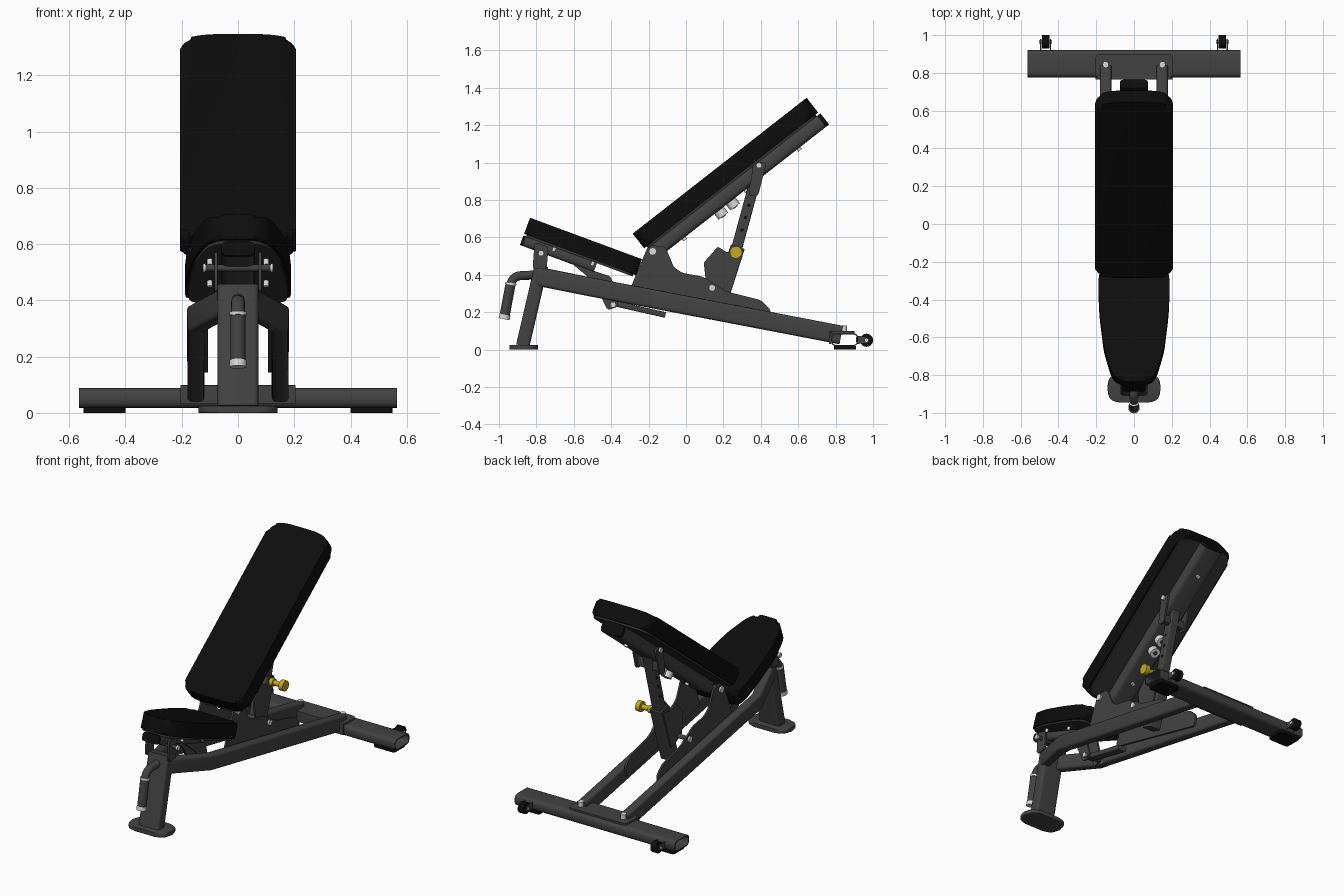
import bpy, bmesh, math
from mathutils import Vector, Matrix

if "Cube" in bpy.data.objects:
    bpy.data.objects.remove(bpy.data.objects["Cube"])


def material(name, rgb):
    m = bpy.data.materials.new(name)
    m.diffuse_color = (*rgb, 1)
    m.use_nodes = True
    m.node_tree.nodes["Principled BSDF"].inputs["Base Color"].default_value = m.diffuse_color
    return m


GREY = material("frame grey", (0.055, 0.055, 0.055))
BOARD = material("backing board grey", (0.032, 0.032, 0.032))
BLACK = material("black upholstery", (0.004, 0.004, 0.004))
STEEL = material("bright steel", (0.7, 0.7, 0.7))
YELLOW = material("yellow knob", (0.55, 0.4, 0.015))


def finish(name, bm, mat, matrix=Matrix()):
    bmesh.ops.recalc_face_normals(bm, faces=bm.faces)
    me = bpy.data.meshes.new(name)
    bm.to_mesh(me)
    bm.free()
    me.materials.append(mat)
    ob = bpy.data.objects.new(name, me)
    ob.matrix_world = matrix
    bpy.context.collection.objects.link(ob)
    return ob


def fillet(pts, r, n=5):
    """Round every corner of a closed 2D outline."""
    out, pts = [], [Vector(p) for p in pts]
    for i, p in enumerate(pts):
        a, b = pts[i - 1] - p, pts[(i + 1) % len(pts)] - p
        ra, rb = min(r, a.length * .45), min(r, b.length * .45)
        a, b = p + a.normalized() * ra, p + b.normalized() * rb
        for k in range(n + 1):
            t = k / n
            out.append(a * (1 - t) ** 2 + p * (2 * t * (1 - t)) + b * t * t)
    return out


def rect(w, h, r=0.012):
    return fillet([(-w / 2, -h / 2), (w / 2, -h / 2), (w / 2, h / 2), (-w / 2, h / 2)], r)


def circle(r, n=20):
    return [Vector((r * math.cos(i * math.tau / n), r * math.sin(i * math.tau / n))) for i in range(n)]


def prism(name, outline, z0, z1, mat, matrix=Matrix(), bevel=0):
    """Extrude an outline from z0 to z1 with rounded rims."""
    bm = bmesh.new()
    rings = [[bm.verts.new((p[0], p[1], z)) for p in outline] for z in (z0, z1)]
    caps = [bm.faces.new(r) for r in rings]
    n = len(outline)
    for i in range(n):
        j = (i + 1) % n
        bm.faces.new((rings[0][i], rings[0][j], rings[1][j], rings[1][i]))
    if bevel:
        bmesh.ops.bevel(bm, geom=[e for f in caps for e in f.edges], offset=bevel,
                        segments=4, profile=0.5, affect='EDGES')
    return finish(name, bm, mat, matrix)


def sweep(name, path, profile, mat, matrix=Matrix(), inner=None):
    """Sweep a profile along a path with mitred bends; inner makes it a hollow open tube."""
    path = [Vector(p) for p in path]
    up = Vector((0, 1, 0)) if abs((path[-1] - path[0]).normalized().z) > .7 else Vector((0, 0, 1))
    bm = bmesh.new()

    def skin(prof):
        rings = []
        for i, p in enumerate(path):
            d0 = (p - path[i - 1]).normalized() if i else (path[1] - p).normalized()
            d1 = (path[i + 1] - p).normalized() if i < len(path) - 1 else d0
            t = (d0 + d1).normalized()
            side = t.cross(up).normalized()
            nor = side.cross(t)
            k = 1 / max(t.dot(d0), .5)
            rings.append([bm.verts.new(p + side * q[0] * k + nor * q[1]) for q in prof])
        for a, b in zip(rings, rings[1:]):
            for i in range(len(a)):
                j = (i + 1) % len(a)
                bm.faces.new((a[i], a[j], b[j], b[i]))
        return rings[0], rings[-1]

    ends = skin(profile)
    if inner:
        for a, b in zip(ends, skin(inner)):
            for i in range(len(a)):
                j = (i + 1) % len(a)
                bm.faces.new((a[i], a[j], b[j], b[i]))
    else:
        for r in ends:
            bm.faces.new(r)
    return finish(name, bm, mat, matrix)


def rod(name, a, b, r, mat, matrix=Matrix(), n=20):
    return sweep(name, [a, b], circle(r, n), mat, matrix)


def cross_bolt(name, y, z, half, r=0.012):
    """Grey axle across the frame with steel heads on both ends."""
    rod(name + "_axle", (-half, y, z), (half, y, z), r, GREY)
    for s in (-1, 1):
        rod(name + "_head", (s * half, y, z), (s * (half + .01), y, z), r * 1.3, STEEL, n=12)


# side-plate frame: outline in (y, z), extruded along x
SIDE = Matrix(((0, 0, 1, 0), (1, 0, 0, 0), (0, 1, 0, 0), (0, 0, 0, 1)))


def side_plates(name, pts, x, t=0.012, r=0.02):
    for s in (-1, 1):
        prism(name, fillet(pts, r), s * x - t / 2, s * x + t / 2, GREY, SIDE)


# tilted frames for backrest and seat: origin at the pad's upper edge, local y along the pad
BACK = Matrix.Translation((0, -.285, .62)) @ Matrix.Rotation(math.radians(38), 4, 'X')
SEAT = Matrix.Translation((0, -.834, .705)) @ Matrix.Rotation(math.radians(-20.3), 4, 'X')

# backrest
half = [(.207, .02), (.207, 1.15), (.12, 1.18)]
back_outline = [(x, y) for x, y in half] + [(-x, y) for x, y in half[::-1]]
back_outline = [(-.14, 0), (.14, 0)] + back_outline
prism("back_pad", fillet(back_outline, .055), -.1, 0, BLACK, BACK, .025)
prism("back_board", [(p[0] * .93, .59 + (p[1] - .59) * .97) for p in fillet(back_outline, .055)],
      -.112, -.1, BOARD, BACK)
sweep("back_tube", [(0, .04, -.149), (0, 1.165, -.149)], rect(.15, .075, .03), GREY, BACK)
sweep("back_tube_cap", [(0, 1.165, -.149), (0, 1.187, -.149)], rect(.15, .075, .03), BLACK, BACK)
for y in (.44, .52):
    rod("back_bumper", (0, y, -.18), (0, y, -.225), .032, STEEL, BACK)
    rod("back_bumper_centre", (0, y, -.225), (0, y, -.229), .013, GREY, BACK)
for y in (.2, .62, .98):
    rod("back_board_bolt", (0, y, -.18), (0, y, -.2), .012, STEEL, BACK, 12)

# seat
half = [(.07, 0), (.118, .05), (.16, .2), (.183, .4), (.19, .56), (.18, .638)]
seat_outline = fillet([(x, y) for x, y in half] + [(-x, y) for x, y in half[::-1]], .04)
prism("seat_pad", seat_outline, -.092, 0, BLACK, SEAT, .024)
prism("seat_board", [(p[0] * .94, .32 + (p[1] - .32) * .95) for p in seat_outline],
      -.104, -.092, BOARD, SEAT)
sweep("seat_tube", [(0, .015, -.128), (0, .42, -.128)], rect(.12, .055, .025), GREY, SEAT)
sweep("seat_tube_cap", [(0, 0, -.128), (0, .015, -.128)], rect(.12, .055, .025), BLACK, SEAT)
for x in (-.1, .1):
    for y in (.18, .4):
        rod("seat_board_bolt", (x, y, -.1), (x, y, -.125), .01, STEEL, SEAT, 12)

# seat pivot and adjuster
side_plates("seat_pivot_plate", [(-.82, .43), (-.745, .43), (-.735, .55), (-.81, .575)], .078)
cross_bolt("seat_pivot", -.775, .515, .115)
side_plates("seat_adjuster_plate", [(-.61, .46), (-.4, .39), (-.36, .23), (-.42, .21), (-.49, .36)], .045)
cross_bolt("seat_adjuster_pin", -.39, .24, .06)
sweep("seat_adjuster_bar", [(0, -.42, .255), (0, -.11, .185)], rect(.06, .03, .008), GREY)

# front post and foot
sweep("front_post", [(0, -.873, .02), (0, -.773, .45)], rect(.145, .072, .02), GREY)
prism("front_foot", fillet([(-.14, -.945), (.14, -.945), (.14, -.79), (-.14, -.79)], .07), 0, .025, GREY, bevel=.006)

# front carry handle
arc = [(-.885 - .05 * math.sin(a), .345 + .05 * math.cos(a)) for a in [i * math.pi / 16 for i in range(8)]]
sweep("handle", [(0, -.79, .4)] + [(0, y, z) for y, z in arc] + [(0, -.972, .165)], circle(.024), GREY)
rod("handle_grip", (0, -.938, .35), (0, -.97, .18), .027, GREY)
rod("handle_upper_ring", (0, -.936, .358), (0, -.938, .346), .03, STEEL)
rod("handle_lower_ring", (0, -.968, .187), (0, -.973, .163), .03, STEEL)

# main side rails
for s in (-1, 1):
    sweep("side_rail", [(s * .045, -.785, .39), (s * .15, -.5, .333), (s * .15, .83, .078)],
          rect(.06, .1, .02), GREY)
    rod("rear_rail_bolt", (s * .15, .845, .1), (s * .15, .845, .13), .016, STEEL, n=12)

# gussets carrying the backrest pivot and the strut
side_plates("rail_gusset", [(-.3, .32), (-.26, .42), (-.2, .56), (-.11, .55), (-.065, .44), (-.02, .41),
                            (.09, .39), (.22, .31), (.4, .265), (.455, .21), (.44, .14)], .113)
cross_bolt("back_pivot", -.178, .525, .122, .016)
cross_bolt("strut_pivot", .14, .33, .122, .014)

# telescopic back strut
sweep("strut", [(0, .385, .96), (0, .26, .5)], rect(.06, .058, .008), GREY)
side_plates("strut_fork", [(.36, 1.0), (.43, 1.0), (.385, .82), (.335, .82)], .083)
sweep("strut_fork_bridge", [(-.085, .36, .86), (.085, .36, .86)], rect(.04, .05, .006), GREY)
cross_bolt("strut_top", .39, .985, .09)
sweep("strut_sleeve", [(0, .277, .55), (0, .165, .2)], rect(.08, .078, .01), GREY)
side_plates("strut_sleeve_plate", [(.095, .465), (.17, .55), (.22, .52), (.3, .54), (.215, .28), (.11, .33)],
            .043, .01, .008)
for i in range(5):
    c = Vector((0, .3 + i * .018, .64 + i * .066))
    rod("strut_hole", c - Vector((.032, 0, 0)), c + Vector((.032, 0, 0)), .009, BLACK, n=12)

# pull knob
rod("knob_stem", (.04, .267, .52), (.12, .267, .52), .016, YELLOW)
rod("knob_collar", (.045, .267, .52), (.07, .267, .52), .024, YELLOW)
rod("knob_head", (.12, .267, .52), (.15, .267, .52), .033, YELLOW)

# rear crossbar, open at both ends
sweep("rear_crossbar", [(-.565, .848, .053), (.565, .848, .053)], rect(.145, .07, .03), GREY,
      inner=rect(.133, .058, .026))
prism("crossbar_top_plate", fillet([(-.205, .772), (.205, .772), (.205, .9), (-.205, .9)], .03), .087, .099, GREY)
sweep("crossbar_front_plate", [(-.205, .77, .065), (.205, .77, .065)], rect(.012, .068, .003), GREY)
for s in (-1, 1):
    prism("rear_foot", fillet([(s * .4, .79), (s * .55, .79), (s * .55, .91), (s * .4, .91)], .02), 0, .02, BLACK)
    # transport wheels
    x = s * .468
    rod("wheel", (x - .02, .965, .05), (x + .02, .965, .05), .035, BLACK, n=28)
    rod("wheel_axle", (x - .034, .965, .05), (x + .034, .965, .05), .009, STEEL, n=12)
    for d in (-.026, .026):
        prism("wheel_bracket", fillet([(.91, .03), (.98, .035), (.98, .065), (.91, .075)], .012),
              x + d - .003, x + d + .003, GREY, SIDE)

# smooth rounded surfaces, keep real edges sharp
for ob in bpy.context.scene.objects:
    ob.select_set(True)
    bpy.context.view_layer.objects.active = ob
bpy.ops.object.shade_smooth_by_angle(angle=math.radians(35))
